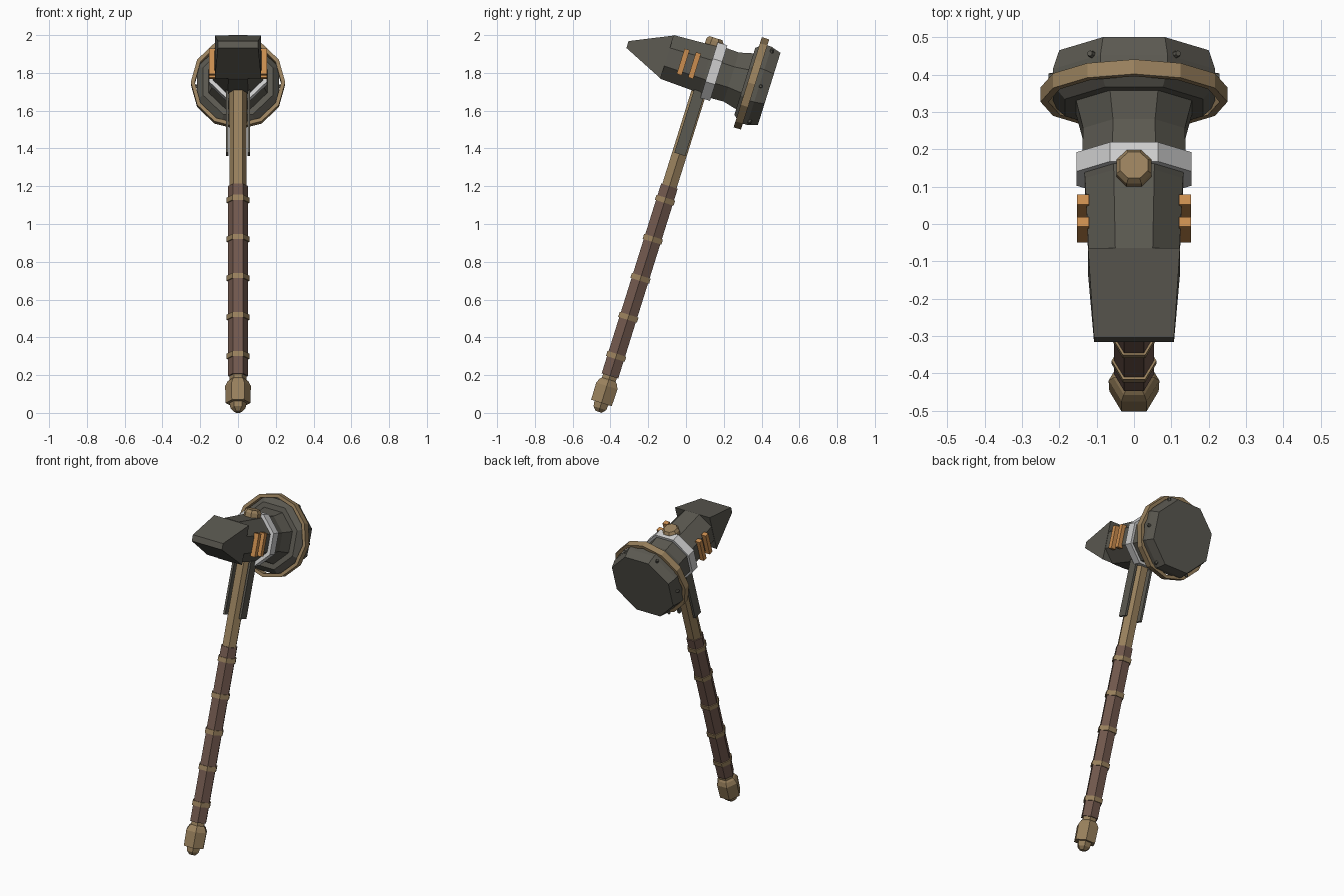
import bpy, bmesh, math
from mathutils import Matrix, Vector

if "Cube" in bpy.data.objects:
    bpy.data.objects.remove(bpy.data.objects["Cube"])

# Everything is built upright (handle on z, head along y), then tilted.
TILT = Matrix.Translation((0, -0.464, 0)) @ Matrix.Rotation(math.radians(-17.4), 4, 'X')
HEAD_Z = 1.907


def mat(name, rgb):
    m = bpy.data.materials.new(name)
    m.diffuse_color = (*rgb, 1)
    m.use_nodes = True
    m.node_tree.nodes["Principled BSDF"].inputs["Base Color"].default_value = m.diffuse_color
    return m


IRON = mat("dark_iron", (0.105, 0.100, 0.082))
BRASS = mat("dull_brass", (0.32, 0.22, 0.11))
GRIP = mat("brown_leather", (0.165, 0.098, 0.075))
COPPER = mat("copper", (0.60, 0.27, 0.08))
SILVER = mat("silver", (0.62, 0.62, 0.62))


def finish(name, bm, material):
    bmesh.ops.recalc_face_normals(bm, faces=bm.faces)
    bm.transform(TILT)
    me = bpy.data.meshes.new(name)
    bm.to_mesh(me)
    bm.free()
    me.materials.append(material)
    ob = bpy.data.objects.new(name, me)
    bpy.context.collection.objects.link(ob)
    return ob


def lathe(name, material, profile, sides, along_head=False, phase=0.0, closed=False):
    """Flat-sided turning; profile is (position, corner radius)."""
    bm = bmesh.new()
    loops = []
    for p, r in profile:
        loop = []
        for i in range(sides):
            a = math.tau * i / sides + phase
            c, s = r * math.cos(a), r * math.sin(a)
            loop.append(bm.verts.new((c, p, HEAD_Z + s) if along_head else (c, s, p)))
        loops.append(loop)
    pairs = list(zip(loops, loops[1:]))
    if closed:
        pairs.append((loops[-1], loops[0]))
    else:
        bm.faces.new(loops[0])
        bm.faces.new(loops[-1])
    for a, b in pairs:
        for i in range(sides):
            j = (i + 1) % sides
            bm.faces.new((a[i], a[j], b[j], b[i]))
    return finish(name, bm, material)


def box(name, material, centre, size):
    bm = bmesh.new()
    bmesh.ops.create_cube(bm, size=1, matrix=Matrix.Translation(centre) @ Matrix.Diagonal((*size, 1)))
    return finish(name, bm, material)


OCT = math.pi / 8            # turns an octagon flat side up
K = 1 / math.cos(OCT)        # flat distance to corner radius

# Handle: hexagonal shaft, grip, grip rings, pommel
lathe("shaft", BRASS, [(0.15, 0.044), (2.03, 0.047)], 6)
lathe("grip", GRIP, [(0.205, 0.053), (1.258, 0.053)], 6)
for i in range(5):
    z = 0.314 + 0.2165 * i
    lathe(f"grip_ring_{i + 1}", BRASS, [(z - 0.014, 0.06), (z + 0.014, 0.06)], 6)
lathe("pommel", BRASS, [(0.006, 0.02), (0.026, 0.04), (0.055, 0.045), (0.055, 0.066),
                        (0.15, 0.068), (0.175, 0.055), (0.185, 0.044)], 6)

# Side plates running from the head down the shaft
for side, tag in ((-1, "left"), (1, "right")):
    box(f"langet_{tag}", IRON, (side * 0.056, 0.002, 1.62), (0.014, 0.06, 0.37))

# Head body flaring into the striking disc
lathe("head_body", IRON, [(-0.216, 0.121 * K), (0.0, 0.131 * K), (0.06, 0.139 * K),
                          (0.14, 0.136 * K), (0.235, 0.160 * K)], 8, True, OCT)
lathe("striking_disc", IRON, [(0.215, 0.185 * K), (0.25, 0.217 * K), (0.295, 0.217 * K),
                              (0.35, 0.2 * K)], 8, True, OCT)
lathe("disc_ring", BRASS, [(0.231, 0.229), (0.231, 0.25), (0.272, 0.25), (0.272, 0.229)],
      12, True, 0, True)
lathe("head_band", SILVER, [(0.016, 0.154 * K), (0.07, 0.154 * K)], 8, True, OCT)

# Wedge spike at the front of the head
bm = bmesh.new()
bmesh.ops.create_cube(bm, size=2)
for v in bm.verts:
    back = v.co.y > 0
    v.co = Vector((v.co.x * (0.123 if back else 0.107),
                   -0.216 if back else -0.436,
                   HEAD_Z + v.co.z * (0.119 if back else 0.019)))
finish("spike", bm, IRON)

# Copper bars on the head sides
for side, tag in ((-1, "left"), (1, "right")):
    for n, y in enumerate((-0.127, -0.064)):
        box(f"copper_bar_{tag}_{n + 1}", COPPER, (side * 0.137, y, HEAD_Z), (0.032, 0.028, 0.14))

# Cap where the shaft comes out of the head
lathe("top_cap", BRASS, [(2.0, 0.051), (2.063, 0.051), (2.079, 0.04)], 8, False, OCT)

# Bolts around the disc rim
for i in range(6):
    a = math.tau * i / 6
    bm = bmesh.new()
    near = abs((a + OCT) % (math.pi / 4) - OCT)
    r = 0.217 / math.cos(near)
    place = (Matrix.Translation((r * math.cos(a), 0.303, HEAD_Z + r * math.sin(a)))
             @ Matrix.Rotation(-a, 4, 'Y') @ Matrix.Rotation(math.pi / 2, 4, 'Y'))
    bmesh.ops.create_cone(bm, cap_ends=True, segments=6, radius1=0.012, radius2=0.008,
                          depth=0.024, matrix=place)
    finish(f"bolt_{i + 1}", bm, IRON)
